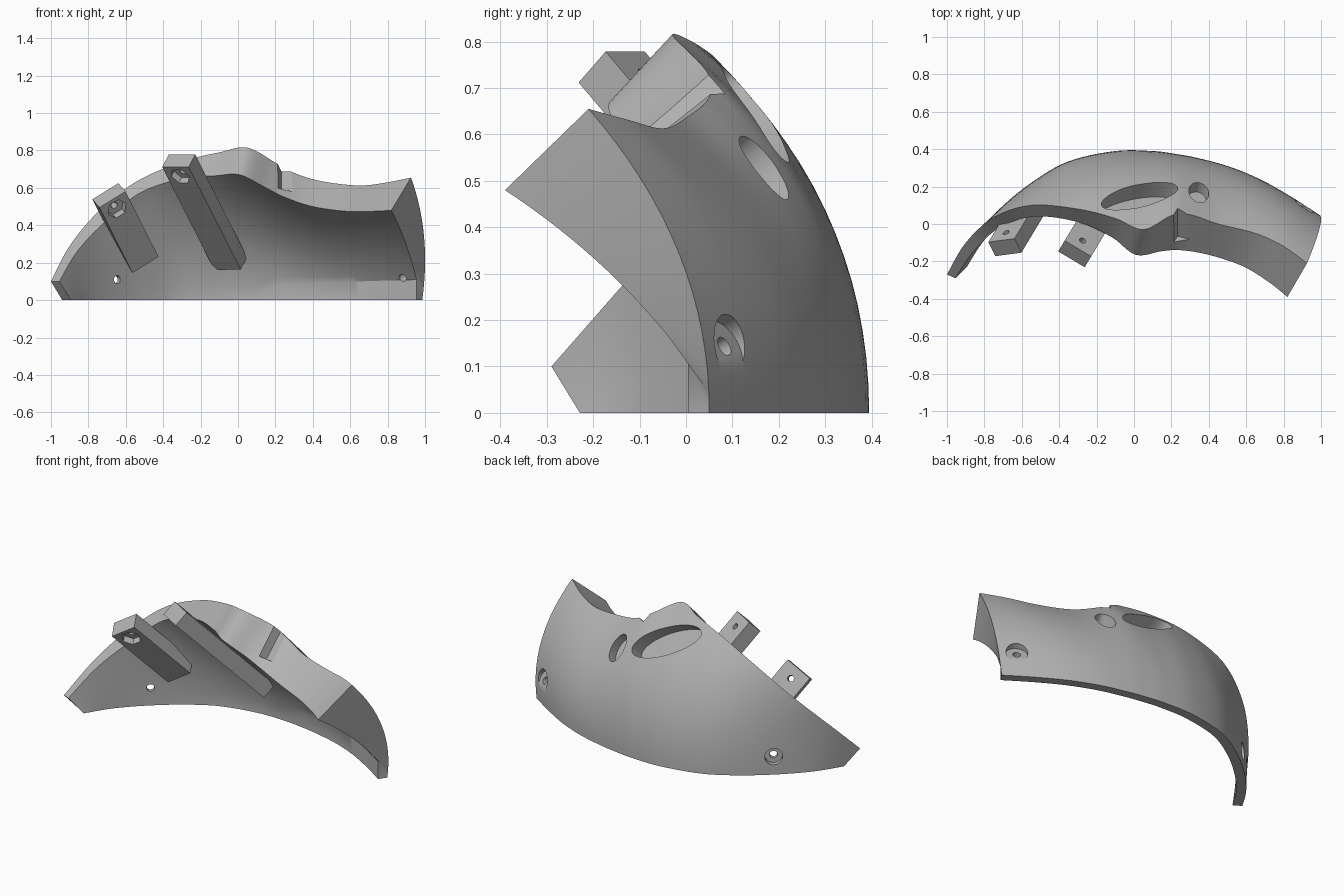
import bpy, bmesh, math
from mathutils import Vector, Matrix

cube = bpy.data.objects.get("Cube")
if cube:
    bpy.data.objects.remove(cube, do_unlink=True)

grey = bpy.data.materials.new("plain_grey")
grey.use_nodes = True
grey.diffuse_color = (0.45, 0.45, 0.45, 1)
grey.node_tree.nodes["Principled BSDF"].inputs["Base Color"].default_value = (0.45, 0.45, 0.45, 1)


def make_object(name, bm):
    bmesh.ops.recalc_face_normals(bm, faces=bm.faces)
    mesh = bpy.data.meshes.new(name)
    bm.to_mesh(mesh)
    bm.free()
    mesh.materials.append(grey)
    obj = bpy.data.objects.new(name, mesh)
    bpy.context.collection.objects.link(obj)
    return obj


def activate(obj):
    bpy.ops.object.select_all(action='DESELECT')
    obj.select_set(True)
    bpy.context.view_layer.objects.active = obj


def frame(center, ax, ay, az):
    m = Matrix((ax, ay, az)).transposed().to_4x4()
    m.translation = Vector(center)
    return m


def axis_frame(center, axis, long=(0, 0, 1)):
    """Frame with z along axis and x as near as possible to long."""
    az = Vector(axis).normalized()
    ay = az.cross(Vector(long)).normalized()
    return frame(center, ay.cross(az), ay, az)


def box(name, m, size):
    bm = bmesh.new()
    bmesh.ops.create_cube(bm, size=1, matrix=m @ Matrix.Diagonal((*size, 1)))
    return make_object(name, bm)


def drill(target, m, rx, ry, low, high, sides=40):
    """Cut an elliptical or polygonal hole along the frame's z axis."""
    bm = bmesh.new()
    fit = Matrix.Translation((0, 0, (low + high) / 2)) @ Matrix.Diagonal((rx, ry, high - low, 1))
    bmesh.ops.create_cone(bm, cap_ends=True, segments=sides, radius1=1, radius2=1,
                          depth=1, matrix=m @ fit)
    cut(target, make_object("hole_cutter", bm))


def cut(target, cutter, operation='DIFFERENCE'):
    cutter.hide_render = True
    activate(target)
    mod = target.modifiers.new("cut", 'BOOLEAN')
    mod.operation, mod.solver, mod.object = operation, 'EXACT', cutter
    bpy.ops.object.modifier_apply(modifier=mod.name)
    bpy.data.objects.remove(cutter, do_unlink=True)


def smooth(obj, degrees):
    activate(obj)
    bpy.ops.object.shade_smooth_by_angle(angle=math.radians(degrees))


# Ribs of the shell, left tip to right end: outer base, outer rim, inner rim
ribs = [
    ((-.94, -.2), (-1, -.27, .1), (-.955, -.29, .1)),
    ((-.85, -.06), (-.9, -.1, .29), (-.86, -.15, .26)),
    ((-.72, .08), (-.75, .035, .47), (-.72, -.02, .41)),
    ((-.55, .22), (-.55, .1, .63), (-.53, .04, .57)),
    ((-.35, .335), (-.3, .08, .74), (-.3, .01, .65)),
    ((-.1, .39), (-.1, .03, .79), (-.12, -.07, .665)),
    ((.1, .39), (.05, -.03, .815), (.01, -.165, .67)),
    ((.22, .375), (.2, .045, .735), (.15, -.145, .6)),
    ((.33, .355), (.3, .05, .68), (.25, -.14, .55)),
    ((.5, .31), (.45, 0, .635), (.4, -.165, .5)),
    ((.67, .24), (.65, -.05, .613), (.58, -.225, .475)),
    ((.83, .15), (.8, -.12, .63), (.72, -.31, .475)),
    ((.985, .05), (.925, -.21, .655), (.82, -.39, .48)),
]
STEPS, ROWS, WALL = 6, 16, 0.055
last = len(ribs) - 1


def spline(points):
    """Smooth curve through the points, with STEPS samples per span."""
    pts = [Vector(p).to_3d() for p in points]
    out = []
    for i in range(last):
        a, b, c, d = pts[max(i - 1, 0)], pts[i], pts[i + 1], pts[min(i + 2, last)]
        for k in range(STEPS):
            t = k / STEPS
            out.append(b + (c - a) * t / 2 + (a - b * 2.5 + c * 2 - d / 2) * t * t
                       + (b * 1.5 - c * 1.5 + (d - a) / 2) * t ** 3)
    return out + [pts[-1]]


def arc(a, b, c):
    ts = [k / ROWS for k in range(ROWS + 1)]
    return [a * (1 - t) ** 2 + b * 2 * t * (1 - t) + c * t * t for t in ts]


base, rim, inner_rim = (spline(column) for column in zip(*ribs))
bm = bmesh.new()
loops, skin = [], []
for i, (p, top, in_top) in enumerate(zip(base, rim, inner_rim)):
    right = max(0, (i / STEPS - 6) / 6)
    left = max(0, 1 - i / STEPS / 2)
    # outer skin rises vertically, then leans over to the rim; the tip is straight
    bulge = p.lerp(top, left / 2) * (1 + .05 * right)
    bulge.z = top.z * (.6 - .06 * right - .1 * left)
    outer = arc(p, bulge, top)
    outer.insert(1, outer[0].lerp(outer[1], .5))
    skin += outer
    # inner skin has a low upright strip, then an overhang
    along = (base[min(i + 1, len(base) - 1)] - base[max(i - 1, 0)]).normalized()
    foot = p + Vector((along.y, -along.x, 0)) * WALL
    low = .03 + .05 * min(1, right * 6) + .03 * right
    start = foot.lerp(in_top, left * low / in_top.z)
    start.z = low
    lean = start.lerp(in_top, .12 + .28 * right + .38 * left)
    lean.z = start.z + (in_top.z - start.z) * (.58 - .08 * left)
    inner = [foot] + arc(start, lean, in_top)
    loops.append([bm.verts.new(v) for v in outer + inner[::-1]])
n = len(loops[0])
for a, b in zip(loops, loops[1:]):
    for k in range(n):
        j = (k + 1) % n
        bm.faces.new((a[k], a[j], b[j], b[k]))
for end in (loops[0], loops[-1]):
    for k in range(n // 2 - 1):
        bm.faces.new((end[k], end[k + 1], end[n - 2 - k], end[n - 1 - k]))
shell = make_object("curved_shell", bm)

# Directions shared by the flat rim and the posts
up = Vector((-.36, -.6, .71)).normalized()
side = (Vector((1, 0, 0)) - up * up.x).normalized()
front = up.cross(side).normalized()
if front.y > 0:
    front = -front

# Step notch in the outer part of the rim
notch = frame(Vector((.265, -.04, .655)) - front * .17, side, front, up)
cut(shell, box("notch_cutter", notch, (.1, .5, .08)))

# Long pocket and small pocket on the upper back
drill(shell, axis_frame((.03, .15, .645), (.12, .78, .6), (.4, .1, -.18)), .225, .085, -.09, .2)
drill(shell, axis_frame((.345, .165, .525), (.2, .75, .6)), .085, .055, -.06, .15)

# Countersunk screw holes near both lower ends
for spot, axis, radius in (((-.68, .115, .11), (-.6, .8, 0), .05),
                           ((.92, .105, .157), (.54, .84, .5), .06)):
    m = axis_frame(spot, axis)
    drill(shell, m, radius, radius, -.03, .1)
    drill(shell, m, .022, .022, -.2, .1, 20)
smooth(shell, 30)


def space_in_front():
    """Solid bounded behind by the middle of the wall and open above the rim."""
    hull = bmesh.new()
    inset = Vector((.01, -.025, -.01))
    for v in skin + [r + up * .5 for r in rim]:
        hull.verts.new(v + inset)
    result = bmesh.ops.convex_hull(hull, input=hull.verts)
    spare = {v for v in result["geom_interior"] + result["geom_unused"]
             if isinstance(v, bmesh.types.BMVert)}
    bmesh.ops.delete(hull, geom=list(spare), context='VERTS')
    return make_object("post_trimmer", hull)


# Mounting posts, trimmed inside the wall, with a hexagonal nut recess and a bolt hole
for name, top, turn, length in (("inner_post", (-.317, -.16, .745), -23, .77),
                                ("outer_post", (-.69, -.125, .56), 25, .49)):
    spin = Matrix.Rotation(math.radians(turn), 3, up)
    w, f = spin @ side, spin @ front
    top = Vector(top)
    post = box(name, frame(top - up * length / 2, w, f, up), (.165, .095, length))
    cut(post, space_in_front(), 'INTERSECT')
    face = axis_frame(top - up * .07 + f * .0475, f, up)
    drill(post, face, .056, .056, -.04, .05, 6)
    drill(post, face, .018, .018, -.2, .05, 20)
    smooth(post, 30)
